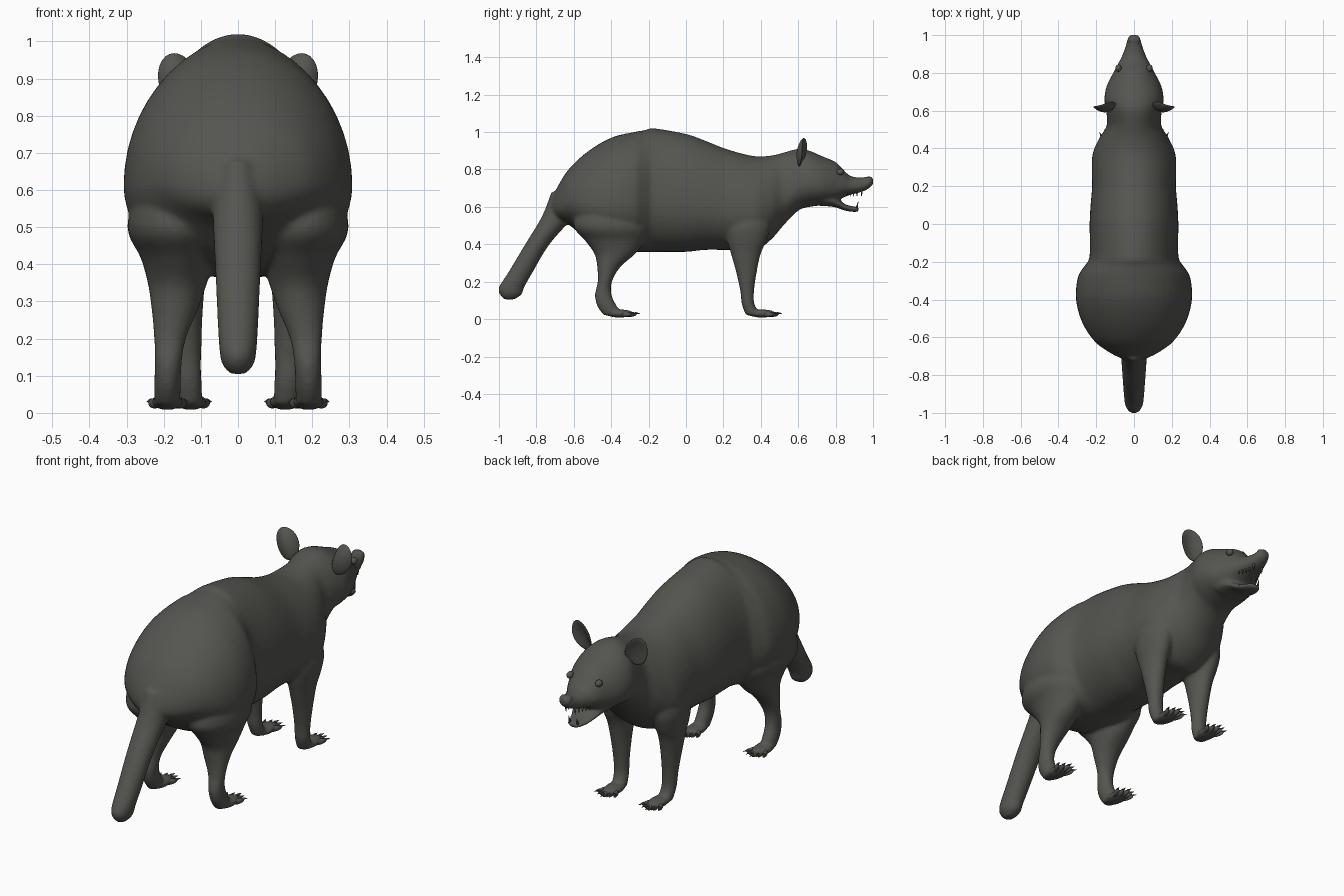
import bpy
import bmesh
import math
from mathutils import Matrix, Vector

cube = bpy.data.objects.get("Cube")
if cube:
    bpy.data.objects.remove(cube, do_unlink=True)


def make_material(name, colour):
    mat = bpy.data.materials.new(name)
    mat.use_nodes = True
    mat.diffuse_color = colour
    shader = mat.node_tree.nodes["Principled BSDF"]
    shader.inputs["Base Color"].default_value = colour
    shader.inputs["Roughness"].default_value = 0.8
    return mat


fur = make_material("dark grey fur", (0.09, 0.09, 0.08, 1))


def spline(a, b, c, d, t):
    """Smooth value between b and c."""
    return b + 0.5 * t * (c - a + t * (2 * a - 5 * b + 4 * c - d + t * (3 * (b - c) + d - a)))


def smooth_rows(rows, steps=4):
    result = []
    last = len(rows) - 1
    for i in range(last):
        four = [rows[max(i - 1, 0)], rows[i], rows[i + 1], rows[min(i + 2, last)]]
        for k in range(steps):
            result.append([spline(*values, k / steps) for values in zip(*four)])
    return result + [rows[-1]]


def loft(bm, rows, axis, side=1, widest=0.5, segments=32):
    """Skin rows of (station, low, high, half width, centre x) along y or z."""
    rings = []
    for station, low, high, width, centre in smooth_rows(rows):
        middle = low + (high - low) * widest
        ring = []
        for k in range(segments):
            angle = math.tau * k / segments
            s = math.sin(angle)
            other = middle + s * (high - middle if s > 0 else middle - low)
            x = side * (centre + width * math.cos(angle))
            co = (x, station, other) if axis == "y" else (x, other, station)
            ring.append(bm.verts.new(co))
        rings.append(ring)
    for a, b in zip(rings, rings[1:]):
        for k in range(segments):
            n = (k + 1) % segments
            bm.faces.new((a[k], a[n], b[n], b[k]))
    bm.faces.new(rings[0])
    bm.faces.new(rings[-1])


def ball(bm, centre, size, turn=0):
    matrix = Matrix.Translation(centre) @ Matrix.Rotation(turn, 4, "Z") @ Matrix.Diagonal((*size, 1))
    return bmesh.ops.create_uvsphere(bm, u_segments=24, v_segments=14, radius=1, matrix=matrix)["verts"]


def spike(bm, base, tip, radius):
    base, tip = Vector(base), Vector(tip)
    line = tip - base
    turn = line.to_track_quat("Z", "Y").to_matrix().to_4x4()
    bmesh.ops.create_cone(bm, cap_ends=True, segments=8, radius1=radius, radius2=radius * 0.1,
                          depth=line.length, matrix=Matrix.Translation((base + tip) / 2) @ turn)


def finish(bm, name):
    bmesh.ops.recalc_face_normals(bm, faces=bm.faces[:])
    mesh = bpy.data.meshes.new(name)
    bm.to_mesh(mesh)
    bm.free()
    mesh.materials.append(fur)
    mesh.shade_smooth()
    obj = bpy.data.objects.new(name, mesh)
    bpy.context.collection.objects.link(obj)
    return obj


# Rump, torso, neck and upper head: y, bottom, top, half width
torso = [
    (-.72, .56, .64, .05), (-.68, .53, .72, .13), (-.62, .5, .81, .21), (-.52, .42, .9, .275),
    (-.4, .37, .97, .307), (-.28, .36, 1, .297), (-.22, .36, 1.01, .26), (-.17, .36, 1.02, .235),
    (0, .36, .99, .235), (.1, .37, .955, .23), (.2, .37, .915, .222), (.3, .37, .885, .224),
    (.38, .37, .87, .217), (.46, .43, .875, .18), (.52, .5, .89, .145), (.6, .58, .91, .147),
    (.66, .6, .9, .157), (.73, .61, .87, .145), (.8, .625, .84, .11), (.84, .65, .8, .09),
    (.88, .665, .765, .068), (.94, .68, .757, .045), (.98, .7, .765, .034), (1, .72, .755, .02),
]
jaw = [(.72, .605, .68, .1), (.79, .6, .66, .085), (.85, .58, .615, .06),
       (.9, .573, .602, .042), (.925, .575, .6, .025)]

# Tail: z, back, front, half width
tail = [(.68, -.72, -.52, .06), (.55, -.77, -.6, .068), (.4, -.86, -.73, .062),
        (.25, -.95, -.82, .055), (.17, -1, -.865, .05), (.13, -.995, -.88, .042), (.105, -.97, -.92, .02)]

# Legs: z, back, front, half width, centre x
hind_leg = [
    (.64, -.56, -.24, .1, .17), (.5, -.6, -.2, .128, .17), (.42, -.54, -.22, .1, .163),
    (.35, -.49, -.27, .08, .163), (.28, -.475, -.35, .063, .17), (.2, -.472, -.396, .043, .183),
    (.13, -.487, -.398, .036, .188), (.07, -.475, -.37, .036, .19), (.02, -.44, -.34, .034, .19),
]
front_leg = [
    (.62, .25, .43, .06, .14), (.5, .21, .45, .078, .145), (.42, .22, .43, .068, .147),
    (.35, .24, .4, .056, .145), (.25, .268, .378, .046, .142), (.15, .29, .364, .039, .138),
    (.08, .298, .366, .037, .135), (.02, .32, .4, .036, .13),
]

# One continuous skin, blended from all the lofted parts
bm = bmesh.new()
loft(bm, [(*row, 0) for row in torso], "y", widest=0.4, segments=48)
loft(bm, [(*row, 0) for row in jaw], "y")
loft(bm, [(*row, 0) for row in tail], "z")
feet = [(-.4, .19), (.36, .127)]
for side in (1, -1):
    loft(bm, hind_leg, "z", side)
    loft(bm, front_leg, "z", side)
    for heel, x in feet:
        ball(bm, (side * x, heel + .045, .03), (.044, .075, .022))
body = finish(bm, "body")
remesh = body.modifiers.new("blend", "REMESH")
remesh.mode = "VOXEL"
remesh.voxel_size = 0.009
remesh.use_smooth_shade = True
relax = body.modifiers.new("relax", "SMOOTH")
relax.factor = 0.5
relax.iterations = 5

# Toes and claws, fanned across each foot
for side, label in ((1, "left"), (-1, "right")):
    for (heel, x), place in zip(feet, ("hind", "front")):
        bm = bmesh.new()
        for i in range(-2, 3):
            fan = i * 0.2
            ahead = Vector((math.sin(fan), math.cos(fan), 0))
            root = Vector((side * x + i * .017, heel + .1 - abs(i) * .012, .026))
            ball(bm, root, (.011, .036, .014), -fan)
            knuckle = root + ahead * .026
            spike(bm, knuckle + Vector((0, 0, .006)), knuckle + ahead * .03 + Vector((0, 0, .004)), .007)
        finish(bm, f"{label}_{place}_toes")

    # Cupped ear, opening forward
    bm = bmesh.new()
    ball(bm, (0, 0, 0), (.056, .012, .08))
    for v in bm.verts:
        v.co.y += 9 * v.co.x ** 2 + 2 * v.co.z ** 2
    place = (Matrix.Translation((side * .152, .605, .895)) @ Matrix.Rotation(side * .35, 4, "Y")
             @ Matrix.Rotation(side * -.25, 4, "Z") @ Matrix.Rotation(-.12, 4, "X"))
    bmesh.ops.transform(bm, matrix=place, verts=bm.verts[:])
    finish(bm, f"{label}_ear")

    # Eye with a thin lid ridge
    bm = bmesh.new()
    ball(bm, (side * .082, .825, .787), (.016, .02, .017))
    finish(bm, f"{label}_eye")

    # Nostril wing
    bm = bmesh.new()
    ball(bm, (side * .016, .975, .738), (.016, .022, .022))
    finish(bm, f"{label}_nostril")

# Teeth
bm = bmesh.new()
for side in (1, -1):
    spike(bm, (side * .026, .94, .69), (side * .026, .938, .655), .007)
    spike(bm, (side * .022, .912, .595), (side * .022, .922, .63), .006)
    for k in range(4):
        y = .86 + k * .018
        spike(bm, (side * (.052 - k * .007), y, .678), (side * (.052 - k * .007), y, .655), .006)
finish(bm, "teeth")
